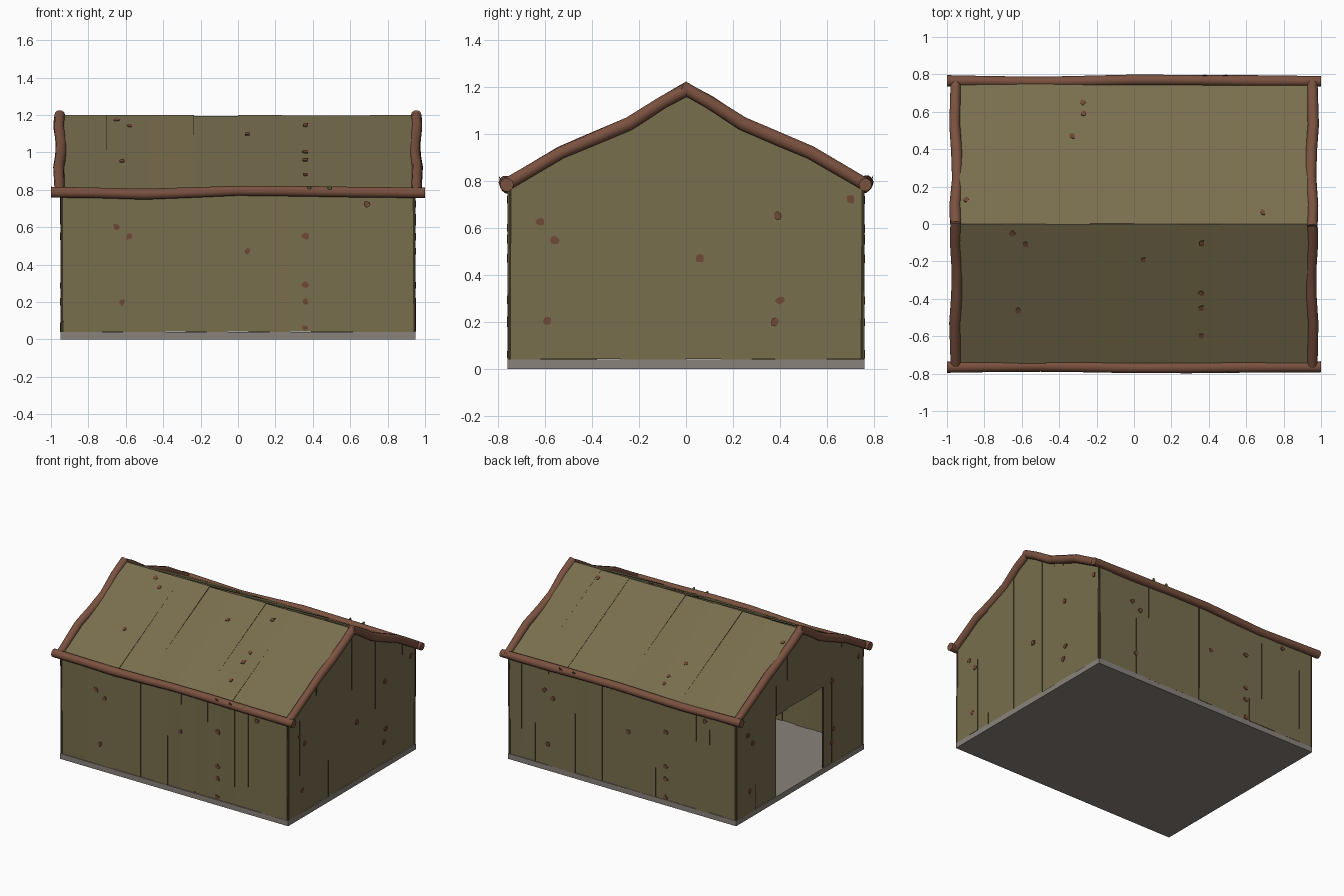
import bpy, bmesh, math, random
from mathutils import Vector as V

if "Cube" in bpy.data.objects:
    bpy.data.objects.remove(bpy.data.objects["Cube"])

random.seed(4)

def mat(name, c):
    m = bpy.data.materials.new(name)
    m.diffuse_color = (*c, 1)
    m.use_nodes = True
    m.node_tree.nodes["Principled BSDF"].inputs["Base Color"].default_value = m.diffuse_color
    return m

OLIVE = mat("olive planks", (0.19, 0.157, 0.075))
DARK = mat("dark plank gaps", (0.035, 0.029, 0.014))
BROWN = mat("brown logs", (0.195, 0.083, 0.05))
GREY = mat("grey stone", (0.255, 0.225, 0.2))
RUST = mat("rust spots", (0.16, 0.065, 0.037))
MOSS = mat("green moss", (0.10, 0.13, 0.045))

def finish(bm, name, mats):
    bmesh.ops.recalc_face_normals(bm, faces=bm.faces)
    me = bpy.data.meshes.new(name)
    bm.to_mesh(me)
    bm.free()
    for m in mats:
        me.materials.append(m)
    ob = bpy.data.objects.new(name, me)
    bpy.context.collection.objects.link(ob)
    return ob

def prism(bm, outline, inward, side_mats=None):
    """Closed slab: an outer outline pushed along the inward vector."""
    a = [bm.verts.new(p) for p in outline]
    b = [bm.verts.new(p + inward) for p in outline]
    bm.faces.new(a)
    bm.faces.new(b[::-1])
    n = len(a)
    for i in range(n):
        f = bm.faces.new((a[i], b[i], b[(i + 1) % n], a[(i + 1) % n]))
        if side_mats:
            f.material_index = side_mats[i]

def planks(name, at, normal, cuts, bottom, top, thick=0.012, jit=0.004):
    """Row of slightly tilted boards; at(u, v) is a point on the surface."""
    bm = bmesh.new()
    for u0, u1 in zip(cuts, cuts[1:]):
        b = bottom((u0 + u1) / 2) + random.uniform(-0.003, 0.003)
        lo, hi = random.uniform(-jit, jit), random.uniform(-jit, jit)
        pts = [at(u0, b) + normal * lo, at(u1, b) + normal * lo,
               at(u1, top(u1)) + normal * hi, at(u0, top(u0)) + normal * hi]
        prism(bm, pts, -normal * thick, (0, 1, 0, 1))
    return finish(bm, name, [OLIVE, DARK])

def spots(name, at, normal, places, m=RUST, size=0.018):
    bm = bmesh.new()
    for u, v in places:
        ring = []
        for i in range(8):
            r, a = size * random.uniform(0.7, 1.25), i * math.tau / 8
            ring.append(at(u + r * math.cos(a), v + r * math.sin(a)) + normal * 0.006)
        prism(bm, ring, -normal * 0.006)
    return finish(bm, name, [m])

def log(name, pts, r):
    cu = bpy.data.curves.new(name, "CURVE")
    cu.dimensions = "3D"
    cu.bevel_depth, cu.bevel_resolution, cu.use_fill_caps = r, 3, True
    sp = cu.splines.new("POLY")
    sp.points.add(len(pts) - 1)
    for p, co in zip(sp.points, pts):
        p.co = (*co, 1)
        p.radius = random.uniform(0.93, 1.07)
    ob = bpy.data.objects.new(name, cu)
    bpy.context.collection.objects.link(ob)
    bpy.ops.object.select_all(action="DESELECT")
    ob.select_set(True)
    bpy.context.view_layer.objects.active = ob
    bpy.ops.object.convert(target="MESH")
    ob = bpy.context.view_layer.objects.active
    ob.data.materials.clear()
    ob.data.materials.append(BROWN)
    bpy.ops.object.shade_smooth_by_angle(angle=math.radians(50))

# Floor slab
bm = bmesh.new()
prism(bm, [V((x, y, 0.04)) for x, y in
           ((-.95, -.76), (.95, -.76), (.95, .76), (-.95, .76))], V((0, 0, -0.04)))
finish(bm, "floor_slab", [GREY])

# Front and back walls with rust
long_cuts = [-.95 + i * 1.9 / 17 for i in range(18)]
rust_long = [(-.65, .6), (-.58, .55), (.05, .47), (.36, .55), (.36, .29),
             (.36, .2), (.36, .06), (-.62, .2), (.69, .72)]
for side, s in (("front", -1), ("back", 1)):
    n = V((0, s, 0))
    at = lambda u, v, s=s: V((-s * u, s * 0.757, v))
    planks(side + "_wall", at, n, long_cuts, lambda u: 0.04, lambda u: 0.785)
    spots(side + "_wall_rust", at, n, rust_long)

# Gable walls; the left one has the open doorway
gable_cuts = [-.76, -.62, -.53, -.42, -.28, -.15, 0, .15, .28, .38, .5, .6, .76]
gable_top = lambda u: 1.185 - 0.41 * abs(u) / 0.76
rust_gable = [(-.62, .63), (-.56, .55), (.06, .47), (.39, .65), (.4, .29),
              (.38, .2), (-.59, .2), (.7, .72)]
for side, s in (("right", 1), ("left", -1)):
    n = V((s, 0, 0))
    at = lambda u, v, s=s: V((s * 0.947, s * u, v))
    door = s < 0
    planks(side + "_gable_wall", at, n, gable_cuts,
           lambda u: 0.65 if door and abs(u) < 0.28 else 0.04, gable_top)
    spots(side + "_gable_rust", at, n,
          [p for p in rust_gable if not (door and abs(p[0]) < 0.3)])

# Roof slopes: v runs from 0 at the eave to 1 at the ridge
roof_cuts = [-.94 + i * 1.88 / 8 for i in range(9)]
roof_rust = {-1: [(-.62, -.46), (-.58, -.11), (-.65, -.05), (.05, -.19), (.36, -.1),
                  (.36, -.37), (.36, -.45), (.36, -.6)],
             1: [(-.9, .13), (-.33, .47), (-.27, .65), (-.27, .59), (.69, .06)]}
for side, s in (("front", -1), ("back", 1)):
    n = V((0, s * 0.41, 0.77)).normalized()
    at = lambda u, v, s=s: V((u, s * 0.77 * (1 - v), 0.788 + 0.41 * v))
    planks(side + "_roof", at, n, roof_cuts, lambda u: 0.0, lambda u: 1.0, 0.014, 0.003)
    flat = lambda u, v, s=s: V((u, v, 1.198 - 0.41 * abs(v) / 0.77))
    spots(side + "_roof_rust", flat, n, roof_rust[s], size=0.015)

# Eave logs with a little moss
for side, s in (("front", -1), ("back", 1)):
    wob = [(-1, .787), (-.78, .784), (-.5, .777), (-.25, .785), (0, .795),
           (.3, .793), (.65, .787), (1, .784)]
    log(side + "_eave_log", [(x, s * (0.765 + (z - .787) * 0.6), z) for x, z in wob], 0.029)
    mossy = lambda u, v, s=s: V((u, s * (0.79 + v * 0.3), 0.806 + v))
    spots(side + "_log_moss", mossy, V((0, s * 0.7, 0.7)), [(.38, 0), (.49, 0)], MOSS, 0.012)

# Sagging gable logs, crossing slightly at the peak
for side, sx in (("right", 1), ("left", -1)):
    for end, sy in (("front", -1), ("back", 1)):
        over = 0.025 if sx * sy > 0 else 0.0
        path = [(.77, .782, 0), (.53, .922, .006), (.38, .985, -.006),
                (.24, 1.045, -.008), (.1, 1.135, .004), (-over * .6, 1.188 + over * .5, 0)]
        log(f"{side}_{end}_gable_log",
            [(sx * (0.953 + w), sy * y, z) for y, z, w in path], 0.029)
